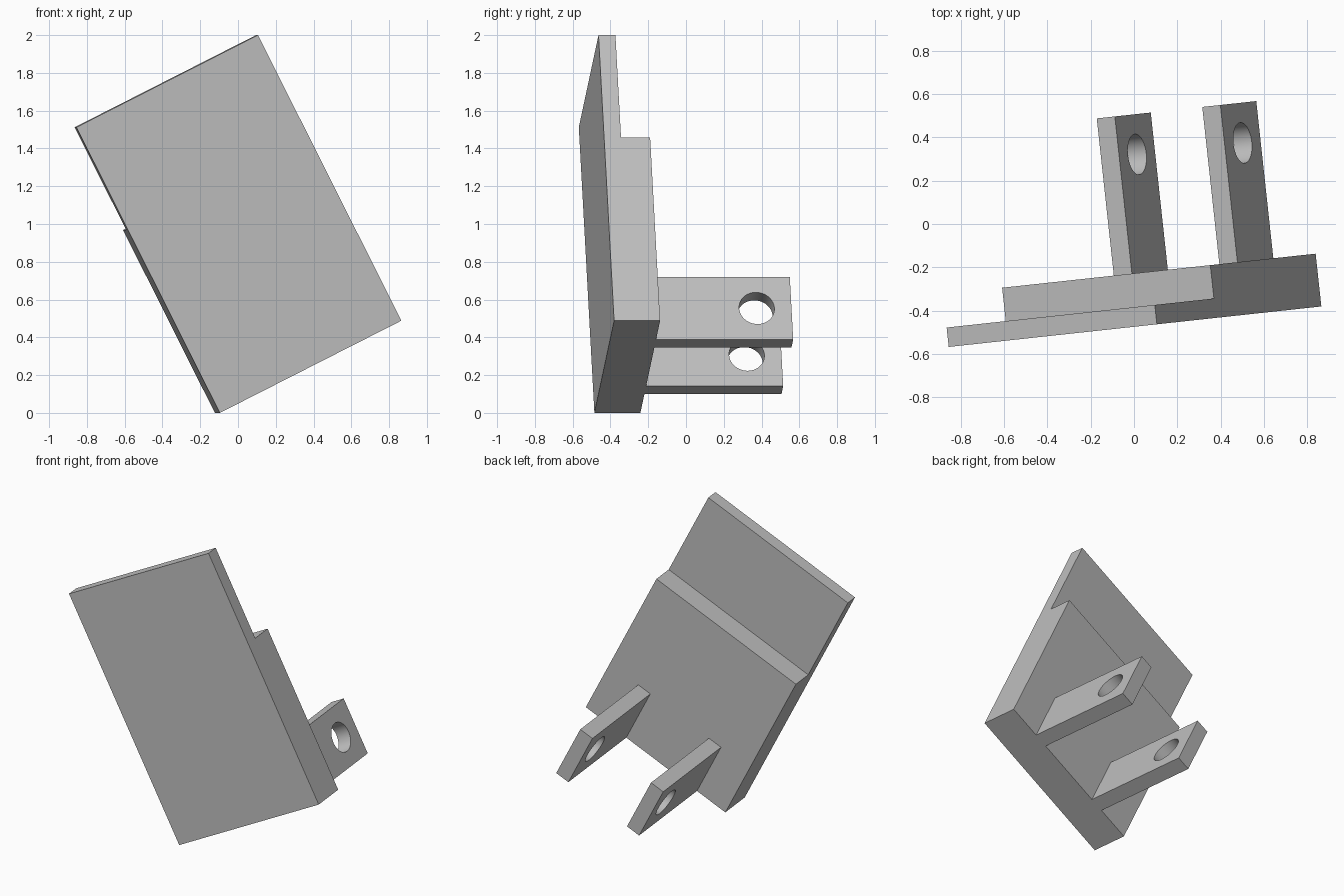
import bpy
import bmesh
from math import cos, sin, pi, radians
from mathutils import Matrix, Vector

cube = bpy.data.objects.get("Cube")
if cube:
    bpy.data.objects.remove(cube, do_unlink=True)

# Single plain grey material
GREY = (0.52, 0.52, 0.52, 1.0)
grey = bpy.data.materials.new("plain grey")
grey.use_nodes = True
grey.diffuse_color = GREY
grey.node_tree.nodes["Principled BSDF"].inputs["Base Color"].default_value = GREY

# Dimensions in the bracket's own frame: x width, y depth, z length
WIDTH, LENGTH = 1.083, 1.694
THIN, THICK, STEP = 0.09, 0.245, 1.085
LUG_T, LUG_H, LUG_END, LUG_INSET = 0.094, 0.37, 0.975, 0.22
HOLE_R, HOLE_Y = 0.094, 0.79

# The whole bracket is tilted sideways and turned slightly
POSE = (Matrix.Translation((-0.096, -0.485, 0))
        @ Matrix.Rotation(radians(6.2), 4, 'Z')
        @ Matrix.Rotation(radians(-26.8), 4, 'Y'))


def extrude_profile(name, loops, x, width):
    """Fill closed (y, z) loops, extra loops being holes, and extrude along x."""
    bm = bmesh.new()
    for loop in loops:
        verts = [bm.verts.new((x, y, z)) for y, z in loop]
        for a, b in zip(verts, verts[1:] + verts[:1]):
            bm.edges.new((a, b))
    bmesh.ops.triangle_fill(bm, use_beauty=True, edges=bm.edges[:], normal=(1, 0, 0))
    geom = bmesh.ops.extrude_face_region(bm, geom=bm.faces[:], use_keep_orig=True)["geom"]
    bmesh.ops.translate(bm, vec=Vector((width, 0, 0)),
                        verts=[g for g in geom if isinstance(g, bmesh.types.BMVert)])
    bmesh.ops.recalc_face_normals(bm, faces=bm.faces[:])
    mesh = bpy.data.meshes.new(name)
    bm.to_mesh(mesh)
    bm.free()
    mesh.materials.append(grey)
    obj = bpy.data.objects.new(name, mesh)
    obj.matrix_world = POSE
    bpy.context.collection.objects.link(obj)
    bpy.ops.object.select_all(action='DESELECT')
    obj.select_set(True)
    bpy.context.view_layer.objects.active = obj
    bpy.ops.object.shade_smooth_by_angle(angle=radians(30))
    return obj


# Stepped back plate
plate = [(0, 0), (THICK, 0), (THICK, STEP), (THIN, STEP), (THIN, LENGTH), (0, LENGTH)]
extrude_profile("stepped_plate", [plate], 0, WIDTH)

# Two lugs with pin holes, flush with the plate's lower edge
lug = [(THICK, 0), (LUG_END, 0), (LUG_END, LUG_H), (THICK, LUG_H)]
N = 48
hole = [(HOLE_Y + HOLE_R * cos(2 * pi * i / N), LUG_H / 2 + HOLE_R * sin(2 * pi * i / N))
        for i in range(N)]
for name, x in (("right_lug", LUG_INSET), ("left_lug", WIDTH - LUG_INSET - LUG_T)):
    extrude_profile(name, [lug, hole], x, LUG_T)
